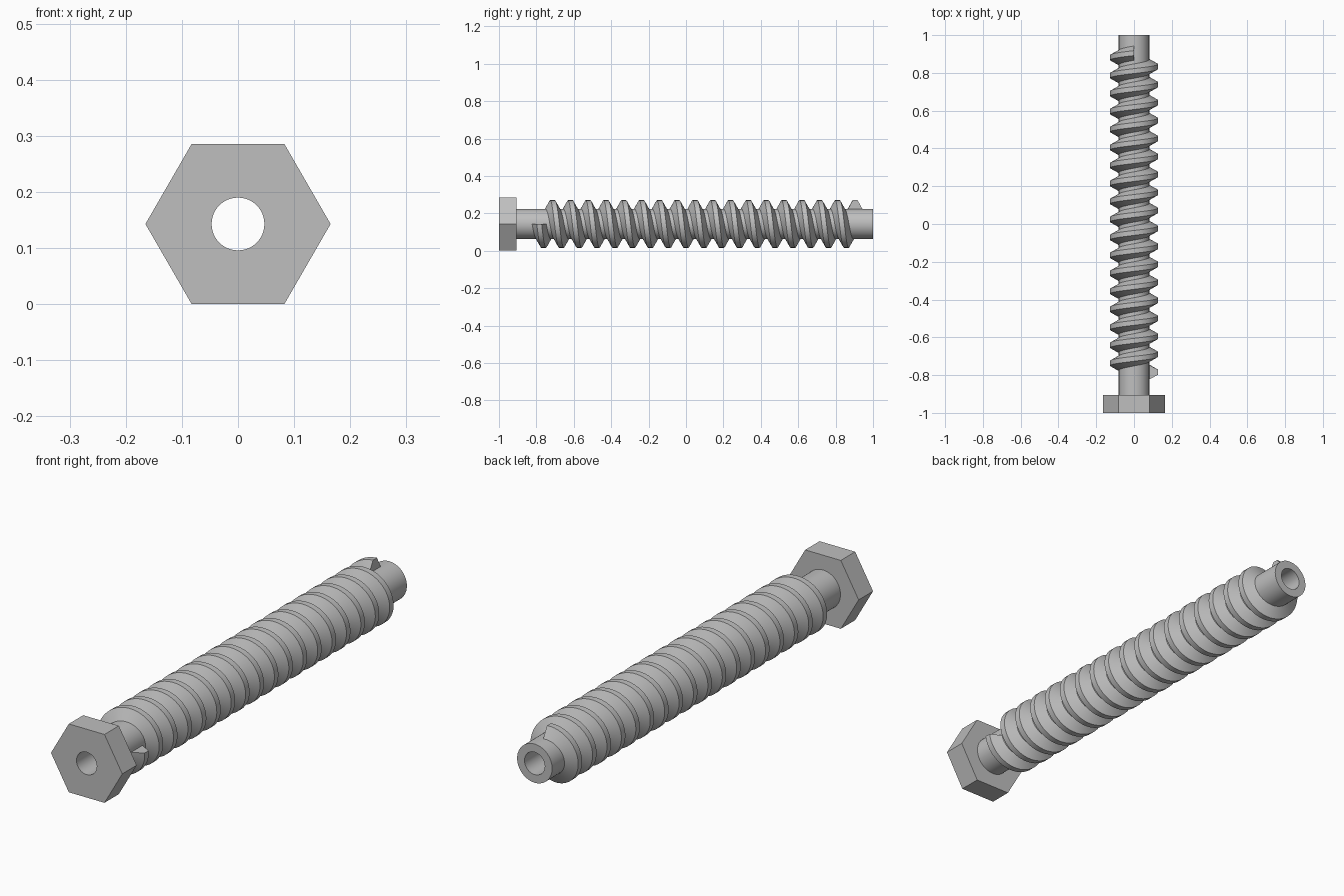
import bpy, bmesh, math

if "Cube" in bpy.data.objects:
    bpy.data.objects.remove(bpy.data.objects["Cube"])

SEG = 48                  # segments per turn
CZ = 0.143                # height of the bolt axis
BORE, SHAFT, THREAD, HEX = 0.047, 0.081, 0.127, 0.165
Y_FRONT, Y_NECK, Y_END = -1.0, -0.905, 1.0

steel = bpy.data.materials.new("steel grey")
steel.diffuse_color = (0.52, 0.52, 0.52, 1)
steel.use_nodes = True
steel.node_tree.nodes["Principled BSDF"].inputs["Base Color"].default_value = steel.diffuse_color


def circle(r):
    return lambda a: r


def hexagon(r):
    # distance from the axis to a hexagon side at a given angle
    def radius(a):
        return r * math.cos(math.pi / 6) / math.cos(a % (math.pi / 3) - math.pi / 6)
    return radius


def point(a, r, y):
    return (r * math.cos(a), y, CZ + r * math.sin(a))


def finish(name, bm):
    bmesh.ops.recalc_face_normals(bm, faces=bm.faces)
    mesh = bpy.data.meshes.new(name)
    bm.to_mesh(mesh)
    bm.free()
    mesh.materials.append(steel)
    obj = bpy.data.objects.new(name, mesh)
    bpy.context.collection.objects.link(obj)
    bpy.ops.object.select_all(action='DESELECT')
    obj.select_set(True)
    bpy.context.view_layer.objects.active = obj
    bpy.ops.object.shade_smooth_by_angle(angle=math.radians(30))


def loft(name, rings):
    # skin a row of (outline, y) rings around the axis
    bm = bmesh.new()
    angles = [math.tau * i / SEG for i in range(SEG)]
    loops = [[bm.verts.new(point(a, f(a), y)) for a in angles] for f, y in rings]
    for p, q in zip(loops, loops[1:]):
        for i in range(SEG):
            j = (i + 1) % SEG
            bm.faces.new((p[i], p[j], q[j], q[i]))
    finish(name, bm)


# Hexagonal head with the bore through it
loft("hex_head", [(circle(BORE), Y_NECK), (circle(BORE), Y_FRONT),
                  (hexagon(HEX), Y_FRONT), (hexagon(HEX), Y_NECK),
                  (circle(SHAFT), Y_NECK)])

# Hollow shaft
loft("hollow_shaft", [(circle(SHAFT), Y_NECK), (circle(SHAFT), Y_END),
                      (circle(BORE), Y_END), (circle(BORE), Y_NECK)])

# Helical thread with a trapezoid section, cut flat at both ends
PITCH, TURNS, Y_START = 0.0952, 17.75, -0.785
section = [(SHAFT - 0.002, -0.039), (THREAD, -0.013),
           (THREAD, 0.013), (SHAFT - 0.002, 0.039)]
bm = bmesh.new()
rows = []
for i in range(int(TURNS * SEG) + 1):
    t = i / SEG
    rows.append([bm.verts.new(point(-math.tau * t, r, Y_START + PITCH * t + dy))
                 for r, dy in section])
for p, q in zip(rows, rows[1:]):
    for k in range(3):
        bm.faces.new((p[k], p[k + 1], q[k + 1], q[k]))
bm.faces.new(rows[0])
bm.faces.new(rows[-1])
finish("helical_thread", bm)
